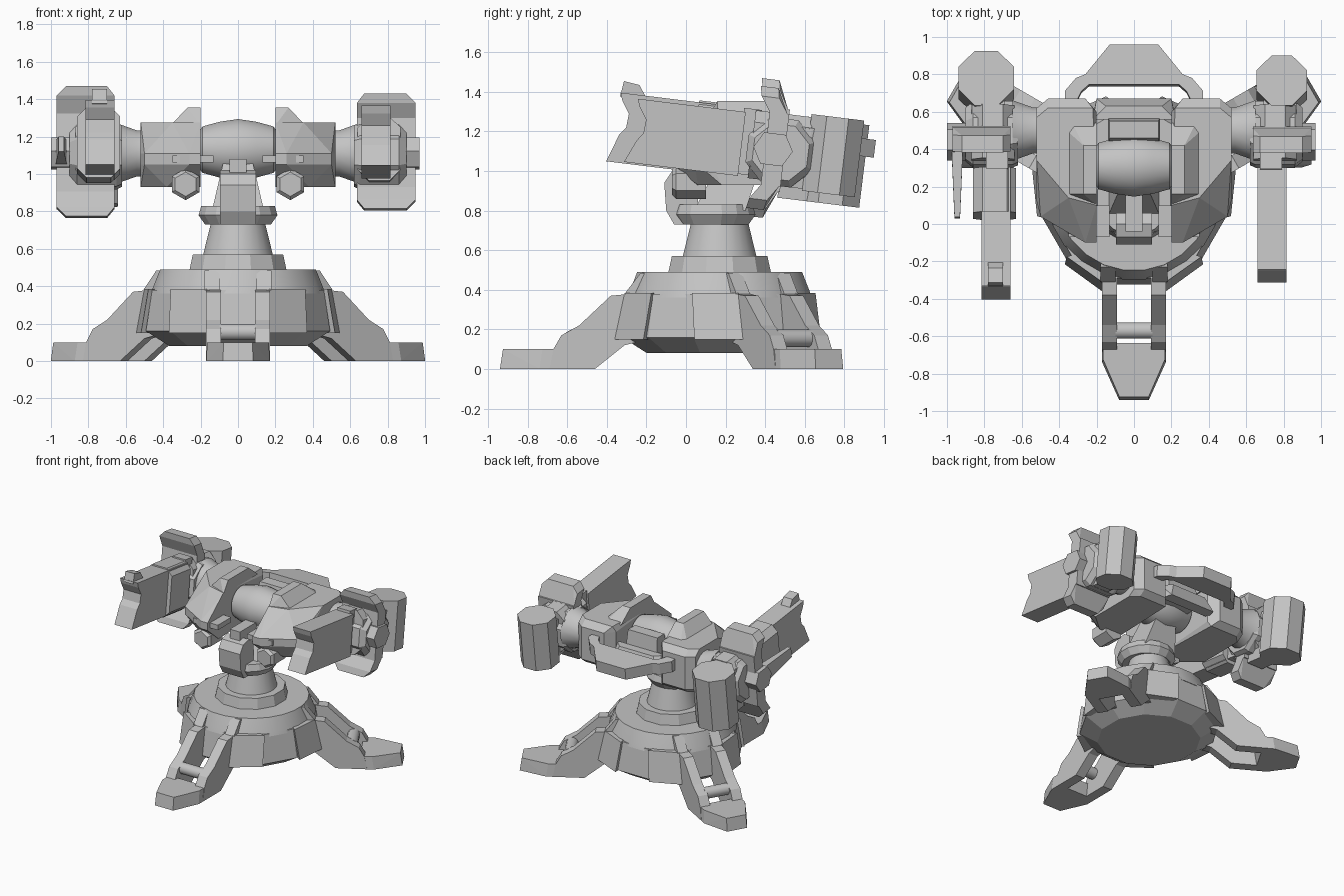
import bpy, bmesh, math
from mathutils import Matrix

old = bpy.data.objects.get("Cube")
if old:
    bpy.data.objects.remove(old, do_unlink=True)

grey = bpy.data.materials.new("plain_grey")
grey.use_nodes = True
COLOUR = (0.55, 0.55, 0.55, 1)
grey.diffuse_color = COLOUR
grey.node_tree.nodes["Principled BSDF"].inputs["Base Color"].default_value = COLOUR

I = Matrix.Identity(4)
BASE = Matrix.Translation((0, 0.17, 0))
TILT = Matrix.Translation((0, 0.44, 1.11)) @ Matrix.Rotation(math.radians(-7), 4, 'X')


def finish(name, bm, m=I, smooth=False):
    bmesh.ops.transform(bm, matrix=m, verts=bm.verts)
    bmesh.ops.recalc_face_normals(bm, faces=bm.faces)
    mesh = bpy.data.meshes.new(name)
    bm.to_mesh(mesh)
    bm.free()
    mesh.materials.append(grey)
    ob = bpy.data.objects.new(name, mesh)
    bpy.context.collection.objects.link(ob)
    if smooth:
        bpy.ops.object.select_all(action='DESELECT')
        ob.select_set(True)
        bpy.context.view_layer.objects.active = ob
        bpy.ops.object.shade_smooth_by_angle(angle=math.radians(31))


def place(axis, d, u, v):
    return {'x': (d, u, v), 'y': (u, d, v), 'z': (u, v, d)}[axis]


def prism(name, pts, axis, a, b, m=I):
    """Extrude an outline along an axis."""
    bm = bmesh.new()
    n = len(pts)
    lo, hi = [[bm.verts.new(place(axis, d, *p)) for p in pts] for d in (a, b)]
    for k in range(n):
        q = (k + 1) % n
        bm.faces.new((lo[k], lo[q], hi[q], hi[k]))
    bm.faces.new(lo)
    bm.faces.new(hi)
    finish(name, bm, m)


def lathe(name, prof, axis, c, n, m=I, smooth=False):
    """Stack rings (distance, radius) along an axis through c."""
    bm = bmesh.new()
    rings = []
    for d, r in prof:
        ang = [2 * math.pi * (k + 0.5) / n for k in range(n)]
        rings.append([bm.verts.new(place(axis, d, c[0] + r * math.cos(t), c[1] + r * math.sin(t))) for t in ang])
    for p, q in zip(rings, rings[1:]):
        for k in range(n):
            j = (k + 1) % n
            bm.faces.new((p[k], p[j], q[j], q[k]))
    bm.faces.new(rings[0])
    bm.faces.new(rings[-1])
    finish(name, bm, m, smooth)


def hull(name, pts, m=I):
    bm = bmesh.new()
    for p in pts:
        bm.verts.new(p)
    res = bmesh.ops.convex_hull(bm, input=bm.verts)
    junk = [g for g in res["geom_interior"] if isinstance(g, bmesh.types.BMVert)]
    bmesh.ops.delete(bm, geom=junk, context='VERTS')
    bmesh.ops.dissolve_limit(bm, angle_limit=0.02, verts=bm.verts, edges=bm.edges)
    finish(name, bm, m)


def layer(z, pts, s=1):
    return [(s * x, y, z) for x, y in pts]


def box(name, x, y, z, m=I):
    hull(name, [(i, j, k) for i in x for j in y for k in z], m)


def octagon(x0, x1, z0, z1, c):
    return [(x0 + c, z0), (x1 - c, z0), (x1, z0 + c), (x1, z1 - c),
            (x1 - c, z1), (x0 + c, z1), (x0, z1 - c), (x0, z0 + c)]


# Base tiers and column
lathe("base_drum", [(0.08, 0.38), (0.16, 0.51), (0.38, 0.475)], 'z', (0, 0), 12, BASE)
lathe("base_tier", [(0.36, 0.47), (0.39, 0.46), (0.49, 0.42)], 'z', (0, 0), 24, BASE, True)
lathe("base_collar", [(0.48, 0.27), (0.57, 0.25)], 'z', (0, 0), 12, BASE)
lathe("column", [(0.56, 0.19), (0.74, 0.145)], 'z', (0, 0), 24, BASE, True)

# Three legs
arm = [(-0.86, 0), (-0.84, 0.1), (-0.8, 0.17), (-0.71, 0.22), (-0.55, 0.37),
       (-0.4, 0.385), (-0.4, 0.14), (-0.48, 0.12), (-0.63, 0)]
shoulder = [(-0.3, 0.485), (-0.4, 0.485), (-0.48, 0.38), (-0.3, 0.38)]
for label, deg in (("front", 0), ("left", 120), ("right", -120)):
    m = BASE @ Matrix.Rotation(math.radians(deg), 4, 'Z')
    foot = [(s * x, -r) for x, r in ((0.08, 1.11), (0.17, 0.91), (0.17, 0.82)) for s in (1, -1)]
    hull(label + "_foot", layer(0, foot) + [(x * 0.97, y + 0.015, 0.1) for x, y in foot], m)
    lathe(label + "_leg_pin", [(-0.1, 0.045), (0.1, 0.045)], 'x', (-0.74, 0.155), 12, m, True)
    for s in (1, -1):
        prism(label + "_leg_arm", arm, 'x', s * 0.09, s * 0.17, m)
        prism(label + "_leg_shoulder", shoulder, 'x', s * 0.1, s * 0.18, m)
        hull(label + "_leg_flare", layer(0.15, [(0.1, -0.48), (0.17, -0.53), (0.37, -0.385), (0.2, -0.3)], s)
             + layer(0.385, [(0.1, -0.43), (0.17, -0.48), (0.36, -0.345), (0.2, -0.3)], s), m)

# Swivel and yoke
lathe("swivel_bowl", [(0.73, 0.18), (0.78, 0.215), (0.83, 0.2)], 'z', (0, 0.14), 16)
prism("yoke_bracket", [(-0.1, 0.8), (-0.06, 0.73), (0.06, 0.73), (0.06, 0.98),
                       (0, 1.02), (-0.07, 1.0), (-0.11, 0.94)], 'x', -0.095, 0.095)
hull("yoke_neck", layer(0.8, [(-0.14, 0.04), (0.14, 0.04), (0.14, 0.3), (-0.14, 0.3)])
     + layer(1.1, [(-0.07, 0.2), (0.07, 0.2), (0.07, 0.4), (-0.07, 0.4)]))
box("yoke_tab", (-0.045, 0.045), (-0.04, 0.2), (0.98, 1.08))

# Central axle with a bulging middle
lathe("axle", [(-0.3, 0.11), (-0.2, 0.11), (-0.19, 0.125), (-0.1, 0.15), (0, 0.165),
               (0.1, 0.15), (0.19, 0.125), (0.2, 0.11), (0.3, 0.11)], 'x', (0.31, 1.13), 24, I, True)
hull("rear_bridge", layer(1.02, [(-0.22, 0.58), (0.22, 0.58), (0.2, 0.67), (-0.2, 0.67)])
     + layer(1.14, [(-0.22, 0.56), (0.22, 0.56), (0.15, 0.63), (-0.15, 0.63)]))
hull("rear_saddle", layer(1.08, [(-0.14, 0.42), (0.14, 0.42), (0.14, 0.57), (-0.14, 0.57)])
     + layer(1.25, [(-0.13, 0.46), (0.13, 0.46), (0.13, 0.55), (-0.13, 0.55)]))

# Body pods on both sides
front = [(0.2, -0.1), (0.26, -0.1), (0.5, 0.04), (0.52, 0.12)]
rear = [(0.52, 0.62), (0.46, 0.67), (0.26, 0.67), (0.2, 0.6)]
for s, label in ((1, "left"), (-1, "right")):
    hull(label + "_pod", layer(0.93, [(0.2, 0.04), (0.38, 0.06), (0.52, 0.18), (0.52, 0.56), (0.46, 0.62), (0.22, 0.62)], s)
         + layer(0.97, rear, s) + layer(1.05, front, s) + layer(1.11, front, s) + layer(1.23, rear, s)
         + layer(1.275, [(0.2, 0.1), (0.35, 0.14), (0.52, 0.34), (0.52, 0.57), (0.46, 0.62), (0.22, 0.62)], s))
    hull(label + "_pod_crest", layer(1.26, [(0.2, 0.1), (0.36, 0.16), (0.36, 0.5), (0.33, 0.54), (0.2, 0.54)], s)
         + layer(1.355, [(0.2, 0.16), (0.27, 0.16), (0.27, 0.42), (0.2, 0.42)], s))
    box(label + "_pod_lip", (s * 0.13, s * 0.35), (-0.07, 0.1), (1.06, 1.1))
    lathe(label + "_pod_nozzle", [(-0.07, 0.065), (-0.05, 0.085), (0.1, 0.085)], 'y', (s * 0.28, 0.945), 6)
    lathe(label + "_shaft", [(s * 0.5, 0.125), (s * 0.54, 0.125), (s * 0.65, 0.165)], 'x',
          (0.5, 1.11), 16, I, True)

# Rear handle
half = [(0.13, 0.95), (0.26, 0.79), (0.31, 0.77), (0.37, 0.7), (0.37, 0.6)]
inner = [(0.1, 0.735), (0.24, 0.735), (0.28, 0.7), (0.3, 0.66), (0.3, 0.6)]
u_shape = half + inner[::-1] + [(-x, y) for x, y in inner] + [(-x, y) for x, y in half[::-1]]
prism("rear_handle", [(x, y - 0.44) for x, y in u_shape], 'z', 0.02, 0.11, TILT)


# Tilted guns; sizes differ a little from side to side
def gun(label, s, muzzle, low, high, shield, drum, hub, fin):
    def span(a, b):
        return sorted((s * a, s * b))
    tip = [(0, high), (0.015, high - 0.04), (0.055, high - 0.1), (0.05, high - 0.17),
           (0.02, high - 0.21), (-0.03, low)]
    prof = [(muzzle + y, z) for y, z in tip] + [(-0.16, low), (-0.16, high)]
    prism(label + "_gun_barrel", prof, 'x', *span(0.66, 0.815), TILT)
    box(label + "_gun_neck", span(0.675, 0.79), (-0.17, -0.08), (low + 0.01, high + 0.02), TILT)
    lathe(label + "_gun_body", [(s * 0.62, 0.17), (s * 0.65, 0.185), (s * 0.86, 0.185), (s * 0.9, 0.15)],
          'x', (0.04, -0.01), 8, TILT)
    prism(label + "_gun_mount", octagon(*span(0.64, 0.87), -0.16, 0.185, 0.06), 'y', -0.11, 0.18, TILT)
    # Solid shield whose upper and lower parts sweep forward
    x0, x1, z = shield
    for end in (-1, 1):
        pts = [(s * x, y, end * h) for x in (x0, x1) for y in (-0.04, 0.06) for h in (0, z * 0.6)]
        hull(label + "_shield_middle", pts, TILT)
        pts = [(s * x, y - back, end * h)
               for x, h, back in ((x0, z * 0.6, 0), (x1, z * 0.6, 0), (x0, z - 0.05, 0.05),
                                  (x1, z - 0.05, 0.05), (x0 + 0.04, z, 0.06), (x1 - 0.05, z, 0.06))
               for y in (-0.04, 0.05)]
        hull(label + "_shield_end", pts, TILT)
    hexagon = [(0.1, 0), (0.055, 0.08), (-0.055, 0.08), (-0.1, 0), (-0.055, -0.08), (0.055, -0.08)]
    prism(label + "_hub", hexagon, 'x', s * 0.85, s * hub, TILT)
    # Rear drum and its link
    r, d0, d1, dy = drum
    hull(label + "_drum_link", [(s * x, y, z) for x, y, z in
                                ((0.7, 0.05, fin), (0.84, 0.05, fin), (0.7, 0.28, fin), (0.84, 0.28, fin),
                                 (0.68, 0.08, 0.13), (0.87, 0.08, 0.13), (0.7, 0.3, 0.13), (0.87, 0.3, 0.13))], TILT)
    lathe(label + "_drum", [(d0, r), (d1, r)], 'z', (s * 0.79, dy), 8, TILT)


gun("left", 1, -0.71, -0.155, 0.17, (0.635, 0.95, 0.31), (0.145, -0.19, 0.2, 0.305), 0.97, -0.18)
gun("right", -1, -0.8, -0.163, 0.19, (0.66, 0.97, 0.35), (0.16, -0.24, 0.18, 0.32), 1.0, -0.24)

# Extra fittings on the right gun
prism("right_gun_sleeve", octagon(-0.86, -0.63, -0.18, 0.2, 0.05), 'y', -0.4, -0.16, TILT)
prism("right_gun_sight", [(-0.8, 0.17), (-0.79, 0.25), (-0.71, 0.24), (-0.66, 0.17)], 'x', -0.78, -0.7, TILT)
hull("right_side_rod", [(x, y, z) for y, w, h in ((-0.41, 0.015, 0.04), (-0.05, 0.03, 0.065))
                        for x in (-0.945 - w, -0.945 + w) for z in (-h, h)], TILT)
